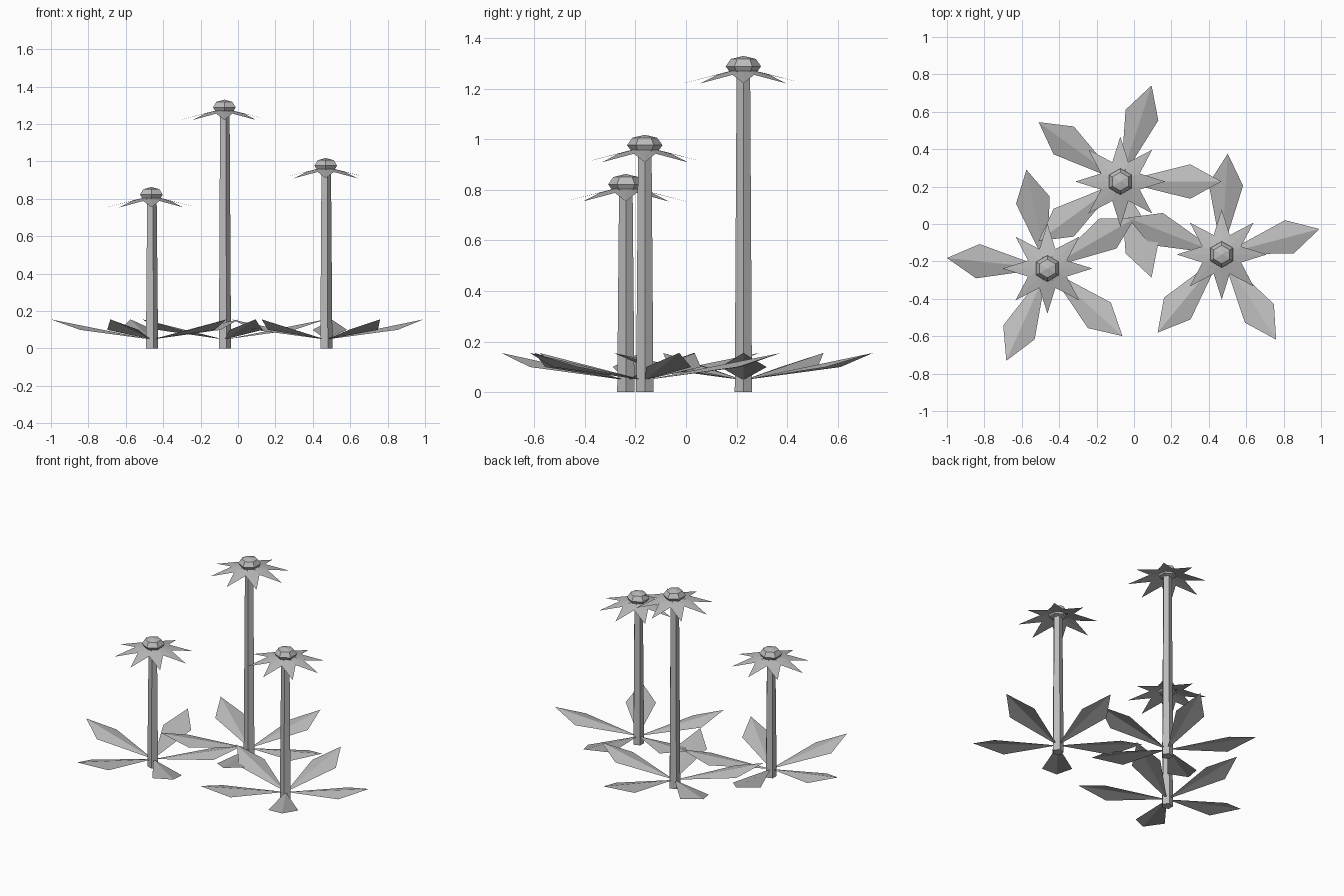
import bpy
import bmesh
from math import sin, cos, pi, radians
from mathutils import Matrix, Vector

cube = bpy.data.objects.get("Cube")
if cube:
    bpy.data.objects.remove(cube, do_unlink=True)

grey = bpy.data.materials.new("plain_grey")
grey.use_nodes = True
colour = (0.5, 0.5, 0.5, 1.0)
grey.diffuse_color = colour
grey.node_tree.nodes["Principled BSDF"].inputs["Base Color"].default_value = colour


def finish(bm, name, location):
    mesh = bpy.data.meshes.new(name)
    bm.to_mesh(mesh)
    bm.free()
    mesh.materials.append(grey)
    obj = bpy.data.objects.new(name, mesh)
    obj.location = location
    bpy.context.collection.objects.link(obj)


def lathe(name, profile, sides, phase, location):
    """Faceted solid from (radius, height) rings, capped at both ends."""
    bm = bmesh.new()
    rings = [[bm.verts.new((r * cos(phase + 2 * pi * i / sides),
                            r * sin(phase + 2 * pi * i / sides), z))
              for i in range(sides)] for r, z in profile]
    for low, high in zip(rings, rings[1:]):
        for i in range(sides):
            j = (i + 1) % sides
            bm.faces.new((low[i], low[j], high[j], high[i]))
    caps = [bm.faces.new(rings[0][::-1]), bm.faces.new(rings[-1])]
    return bm, caps


def blades(name, count, phase, base, shoulder, half_width, tip, location):
    """Ring of kite-shaped blades, each creased along its midrib."""
    bm = bmesh.new()
    for i in range(count):
        turn = Matrix.Rotation(phase + 2 * pi * i / count, 3, "Z")
        root, right, end, left = [bm.verts.new(turn @ Vector(p)) for p in (
            (base[0], 0, base[1]), (shoulder[0], -half_width, shoulder[1]),
            (tip[0], 0, tip[1]), (shoulder[0], half_width, shoulder[1]))]
        bm.faces.new((root, right, end))
        bm.faces.new((root, end, left))
    finish(bm, name, location)


def plant(label, x, y, top, leaf_angle):
    head = 0.041
    middle = top - head

    # Five-sided tapering stem
    bm, _ = lathe("stem", [(0.036, 0), (0.028, middle)], 5, 0, (x, y, 0))
    finish(bm, label + "_stem", (x, y, 0))

    # Six-sided flattened flower centre with pointed caps
    profile = [(0.07 * cos(a), head * sin(a)) for a in (-pi / 4, 0, pi / 4)]
    bm, caps = lathe("centre", profile, 6, pi / 6, (x, y, middle))
    for cap, sign in zip(caps, (-1, 1)):
        peak = bmesh.ops.poke(bm, faces=[cap])["verts"][0]
        peak.co.z = sign * head
    finish(bm, label + "_flower_centre", (x, y, middle))

    # Eight drooping petals
    blades(label + "_petals", 8, 0, (0.01, -0.008), (0.1, -0.033), 0.044,
           (0.241, -0.068), (x, y, middle))

    # Five rising leaves around the foot
    blades(label + "_leaves", 5, radians(leaf_angle), (0.005, 0.048),
           (0.374, 0.099), 0.092, (0.54, 0.155), (x, y, 0))


plant("tall", -0.073, 0.227, 1.33, 72)
plant("middle", 0.469, -0.163, 1.018, 14.6)
plant("short", -0.463, -0.238, 0.863, 30)
